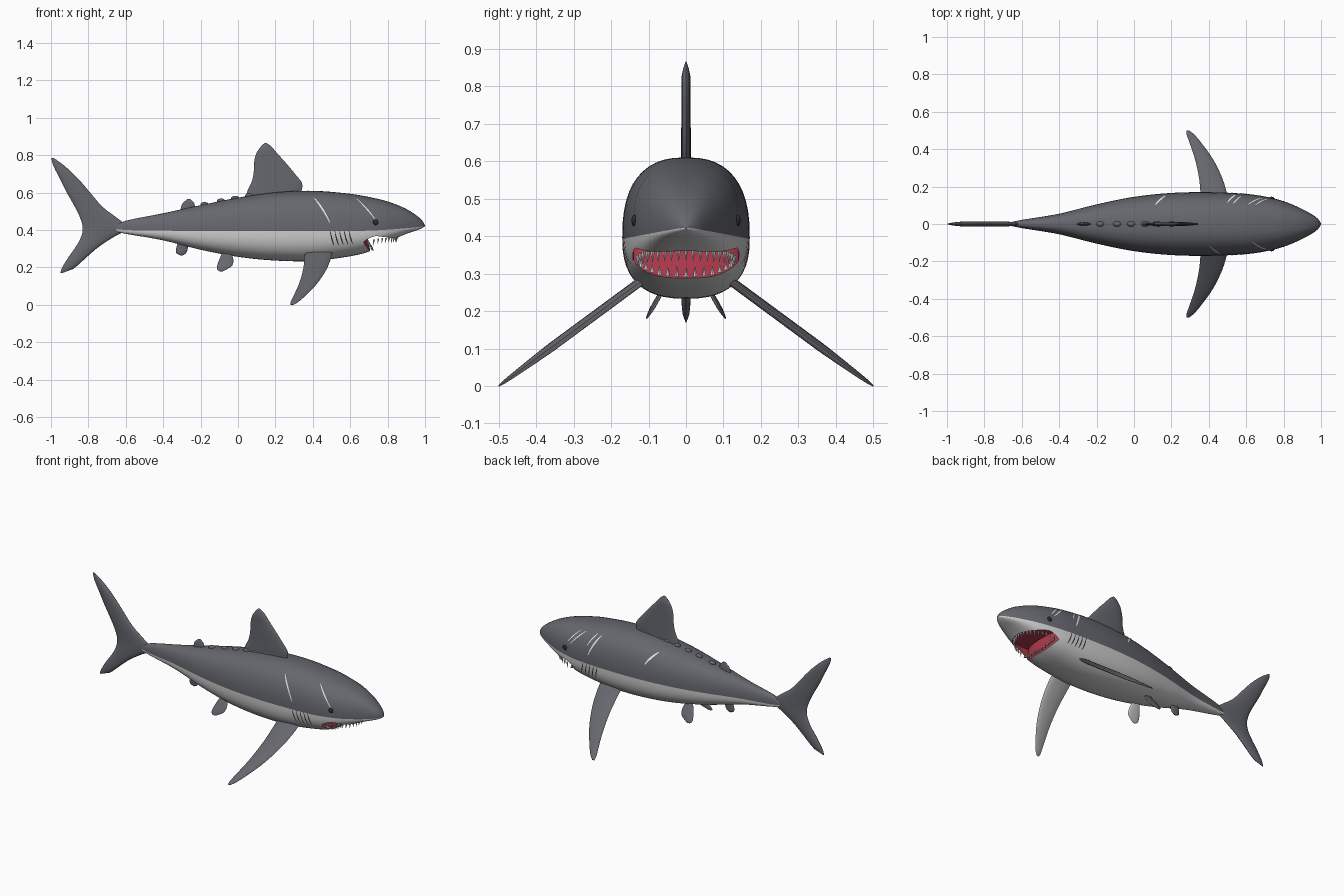
import bpy, bmesh, math
from mathutils import Vector

if "Cube" in bpy.data.objects:
    bpy.data.objects.remove(bpy.data.objects["Cube"])


def material(name, rgb):
    m = bpy.data.materials.new(name)
    m.use_nodes = True
    m.diffuse_color = (*rgb, 1)
    m.node_tree.nodes["Principled BSDF"].inputs["Base Color"].default_value = (*rgb, 1)
    return m


GREY = material("slate_grey", (0.13, 0.135, 0.155))
WHITE = material("belly_white", (0.62, 0.62, 0.62))
RED = material("mouth_red", (0.42, 0.04, 0.07))
BLACK = material("dark_grey", (0.025, 0.025, 0.03))
PALE = material("scar_white", (0.8, 0.8, 0.8))


def make(name, bm, *mats):
    bmesh.ops.recalc_face_normals(bm, faces=bm.faces)
    me = bpy.data.meshes.new(name)
    bm.to_mesh(me)
    bm.free()
    ob = bpy.data.objects.new(name, me)
    for m in mats:
        me.materials.append(m)
    bpy.context.collection.objects.link(ob)
    return ob


def interp(table, x):
    """Smooth curve through rows of (position, values...)."""
    def slope(i, k):
        a, b = table[max(i - 1, 0)], table[min(i + 1, len(table) - 1)]
        return (b[k] - a[k]) / (b[0] - a[0])
    i = 0
    while i < len(table) - 2 and x > table[i + 1][0]:
        i += 1
    p, q = table[i], table[i + 1]
    d = q[0] - p[0]
    t = (x - p[0]) / d
    t2, t3 = t * t, t * t * t
    return [p[k] * (2 * t3 - 3 * t2 + 1) + q[k] * (3 * t2 - 2 * t3)
            + d * (slope(i, k) * (t3 - 2 * t2 + t) + slope(i + 1, k) * (t3 - t2))
            for k in range(1, len(p))]


def loft(bm, rings, index_rule):
    """Skin closed rings of points and cap both ends."""
    vs = [[bm.verts.new(p) for p in r] for r in rings]
    n = len(vs[0])
    for a, b in zip(vs, vs[1:]):
        for j in range(n):
            k = (j + 1) % n
            bm.faces.new((a[j], a[k], b[k], b[j])).material_index = index_rule(j)
    bm.faces.new(vs[0])
    bm.faces.new(vs[-1])


# Body: x, top, colour line, underside, half width
BODY = [(-0.65, 0.43, 0.405, 0.39, 0.012), (-0.6, 0.45, 0.4, 0.38, 0.022),
        (-0.4, 0.49, 0.397, 0.345, 0.055), (-0.2, 0.533, 0.395, 0.295, 0.105),
        (0, 0.573, 0.395, 0.257, 0.145), (0.2, 0.602, 0.395, 0.237, 0.166),
        (0.4, 0.61, 0.395, 0.235, 0.17), (0.6, 0.594, 0.395, 0.26, 0.161),
        (0.7, 0.577, 0.397, 0.285, 0.147), (0.8, 0.553, 0.402, 0.335, 0.122),
        (0.9, 0.513, 0.41, 0.38, 0.08), (0.96, 0.474, 0.416, 0.4, 0.046),
        (0.988, 0.447, 0.42, 0.412, 0.023), (1.0, 0.424, 0.422, 0.42, 0.002)]
SQUARE = 0.8


def skin(x, t, side=1, lift=0.0):
    """Point on the body at angle t above the colour line."""
    top, mid, low, w = interp(BODY, x)
    c, s = math.cos(t), math.sin(t)
    y = w * abs(c) ** SQUARE * (1 if c >= 0 else -1)
    z = (top - mid if s >= 0 else low - mid) * abs(s) ** SQUARE
    out = Vector((0, y, z)).normalized() * lift
    return Vector((x, side * (y + out.y), mid + z + out.z))


def underside(x, y):
    top, mid, low, w = interp(BODY, x)
    c = min(1, abs(y) / w) ** (1 / SQUARE)
    return mid - (mid - low) * math.sqrt(1 - c * c) ** SQUARE


N = 48
bm = bmesh.new()
xs = [-0.65 + 1.6 * i / 64 for i in range(65)] + [0.962, 0.974, 0.984, 0.992, 0.997, 1.0]
loft(bm, [[skin(x, math.tau * j / N) for j in range(N)] for x in xs],
     lambda j: 0 if j < N // 2 else 1)
body = make("body", bm, GREY, WHITE)

# Crescent mouth cut out of the body
ARC = [math.pi * (i / 20 - 0.5) for i in range(21)]


def lip(a, reach, width=0.142):
    return 0.69 + reach * math.cos(a), width * math.sin(a)


outline = [lip(a, 0.165) + (0,) for a in ARC] + [lip(a, 0.035) + (1,) for a in ARC[-2:0:-1]]
bm = bmesh.new()
loft(bm, [[(x - lean * back, y, z) for x, y, back in outline]
          for z, lean in ((0.2, 0), (0.395, 0.04))], lambda j: 0)
cutter = make("mouth_cutter", bm, RED)
cutter.hide_render = True
mod = body.modifiers.new("mouth", "BOOLEAN")
mod.operation, mod.solver, mod.object = "DIFFERENCE", "EXACT", cutter
mod.material_mode = "TRANSFER"
dg = bpy.context.evaluated_depsgraph_get()
cut = bpy.data.meshes.new_from_object(body.evaluated_get(dg))
body.modifiers.clear()
body.data = cut
bpy.data.objects.remove(cutter)

# Teeth along both lips
bm = bmesh.new()
for reach, count, tall in ((0.16, 19, -0.032), (0.03, 15, 0.026)):
    for i in range(count):
        x, y = lip(math.pi * (0.9 * (i + 0.5) / count - 0.45), reach, 0.132)
        z = underside(x, y) + (0.006 if tall < 0 else -0.002)
        ring = [bm.verts.new((x + 0.006 * math.cos(k * math.tau / 5),
                              y + 0.006 * math.sin(k * math.tau / 5), z)) for k in range(5)]
        tip = bm.verts.new((x - 0.004, y, z + tall))
        bm.faces.new(ring)
        for k in range(5):
            bm.faces.new((ring[k], ring[(k + 1) % 5], tip))
make("teeth", bm, PALE)


# Fins: rows of (span, trailing edge, leading edge)
def fin(name, rows, place, thick=0.012, *mats):
    rings, steps, n = [], 28, 16
    for i in range(steps + 1):
        s = rows[0][0] + (rows[-1][0] - rows[0][0]) * math.sin(i / steps * math.pi / 2)
        if rows[0][2] - rows[0][1] < 0.03:
            s = rows[0][0] + (rows[-1][0] - rows[0][0]) * i / steps
        back, front = interp(rows, s)
        mid, half = (back + front) / 2, (front - back) / 2
        th = thick * min(1, half / 0.045)
        rings.append([place(s, mid + half * math.cos(j * math.tau / n),
                            th * math.sin(j * math.tau / n)) for j in range(n)])
    bm = bmesh.new()
    loft(bm, rings, lambda j: 0 if j < n // 2 else len(mats) - 1)
    return make(name, bm, *mats)


def upright(s, c, t):
    return (c, t, s)


fin("dorsal_fin", [(0.57, 0.04, 0.33), (0.61, 0.05, 0.34), (0.65, 0.07, 0.343), (0.7, 0.083, 0.305),
                   (0.76, 0.086, 0.255), (0.81, 0.098, 0.21), (0.85, 0.125, 0.175),
                   (0.866, 0.143, 0.152)], upright, 0.012, GREY)
fin("tail_fin", [(0.17, -0.95, -0.94), (0.19, -0.945, -0.885), (0.25, -0.91, -0.815),
                 (0.31, -0.868, -0.745), (0.36, -0.84, -0.67), (0.41, -0.83, -0.59),
                 (0.46, -0.842, -0.64), (0.52, -0.87, -0.72), (0.6, -0.915, -0.79),
                 (0.68, -0.955, -0.86), (0.75, -0.99, -0.935), (0.785, -0.998, -0.985)],
    upright, 0.013, GREY)
fin("second_dorsal_fin", [(0.49, -0.31, -0.225), (0.52, -0.305, -0.23), (0.545, -0.295, -0.235),
                          (0.566, -0.27, -0.255)], upright, 0.01, GREY)
fin("anal_fin", [(0.265, -0.31, -0.295), (0.275, -0.328, -0.28), (0.295, -0.332, -0.27),
                 (0.34, -0.32, -0.265)], upright, 0.01, GREY)

PECTORAL = [(0.08, 0.36, 0.51), (0.17, 0.355, 0.495), (0.25, 0.347, 0.47), (0.35, 0.325, 0.42),
            (0.44, 0.295, 0.355), (0.48, 0.281, 0.32), (0.5, 0.28, 0.295)]
PELVIC = [(0.045, -0.08, -0.04), (0.07, -0.1, -0.025), (0.09, -0.112, -0.033),
          (0.1, -0.112, -0.06), (0.106, -0.1, -0.08)]
for label, side in (("left", 1), ("right", -1)):
    fin(label + "_pectoral_fin", PECTORAL,
        lambda s, c, t: (c, side * (s + 0.59 * t), 0.28 - 0.737 * (s - 0.12) + 0.8 * t),
        0.012, GREY, WHITE)
    fin(label + "_pelvic_fin", PELVIC,
        lambda s, c, t: (c, side * (s + 0.87 * t), 0.286 - 1.74 * (s - 0.045) + 0.5 * t),
        0.007, GREY, WHITE)


def ball(name, centre, size, mat):
    bm = bmesh.new()
    bmesh.ops.create_uvsphere(bm, u_segments=16, v_segments=10, radius=1)
    for v in bm.verts:
        v.co = Vector(centre) + Vector(a * b for a, b in zip(v.co, size))
    make(name, bm, mat)


# Finlets along the back
for i, x in enumerate((-0.18, -0.09, -0.015, 0.06, 0.13, 0.2)):
    ball(f"finlet_{i + 1}", (x, 0, interp(BODY, x)[0]), (0.022, 0.014, 0.013), GREY)


# Painted marks that follow the skin
def stripe(bm, side, x0, t0, x1, t1, width):
    pairs = []
    for i in range(9):
        f = i / 8
        x, t = x0 + (x1 - x0) * f, t0 + (t1 - t0) * f
        w = width * (0.4 + 0.6 * math.sin(math.pi * f))
        pairs.append([bm.verts.new(skin(x + d * w, t, side, 0.002)) for d in (-0.5, 0.5)])
    for a, b in zip(pairs, pairs[1:]):
        f = bm.faces.new((a[0], a[1], b[1], b[0]))
        f.normal_update()


bm = bmesh.new()
for mark in ((-1, 0.405, 0.9, 0.49, 0.15, 0.01), (-1, 0.635, 1.0, 0.735, 0.25, 0.01),
             (1, 0.115, 0.95, 0.175, 0.4, 0.014), (1, 0.5, 0.9, 0.56, 0.2, 0.012),
             (1, 0.53, 0.95, 0.575, 0.45, 0.008), (1, 0.61, 0.95, 0.7, 0.35, 0.01),
             (1, 0.65, 0.95, 0.72, 0.4, 0.008)):
    stripe(bm, *mark)
make("scars", bm, PALE)

for label, side in (("left", 1), ("right", -1)):
    bm = bmesh.new()
    for i in range(5):
        x = 0.493 + 0.025 * i
        stripe(bm, side, x, 0.0, x + 0.02, -0.45, 0.007)
    make(label + "_gills", bm, BLACK)
    ball(label + "_eye", skin(0.735, 0.18, side), (0.015, 0.008, 0.015), BLACK)

# Smooth shading with crisp edges
bpy.ops.object.select_all(action="DESELECT")
for ob in bpy.context.collection.objects:
    if ob.type == "MESH":
        ob.select_set(True)
        bpy.context.view_layer.objects.active = ob
bpy.ops.object.shade_smooth_by_angle(angle=math.radians(40))
